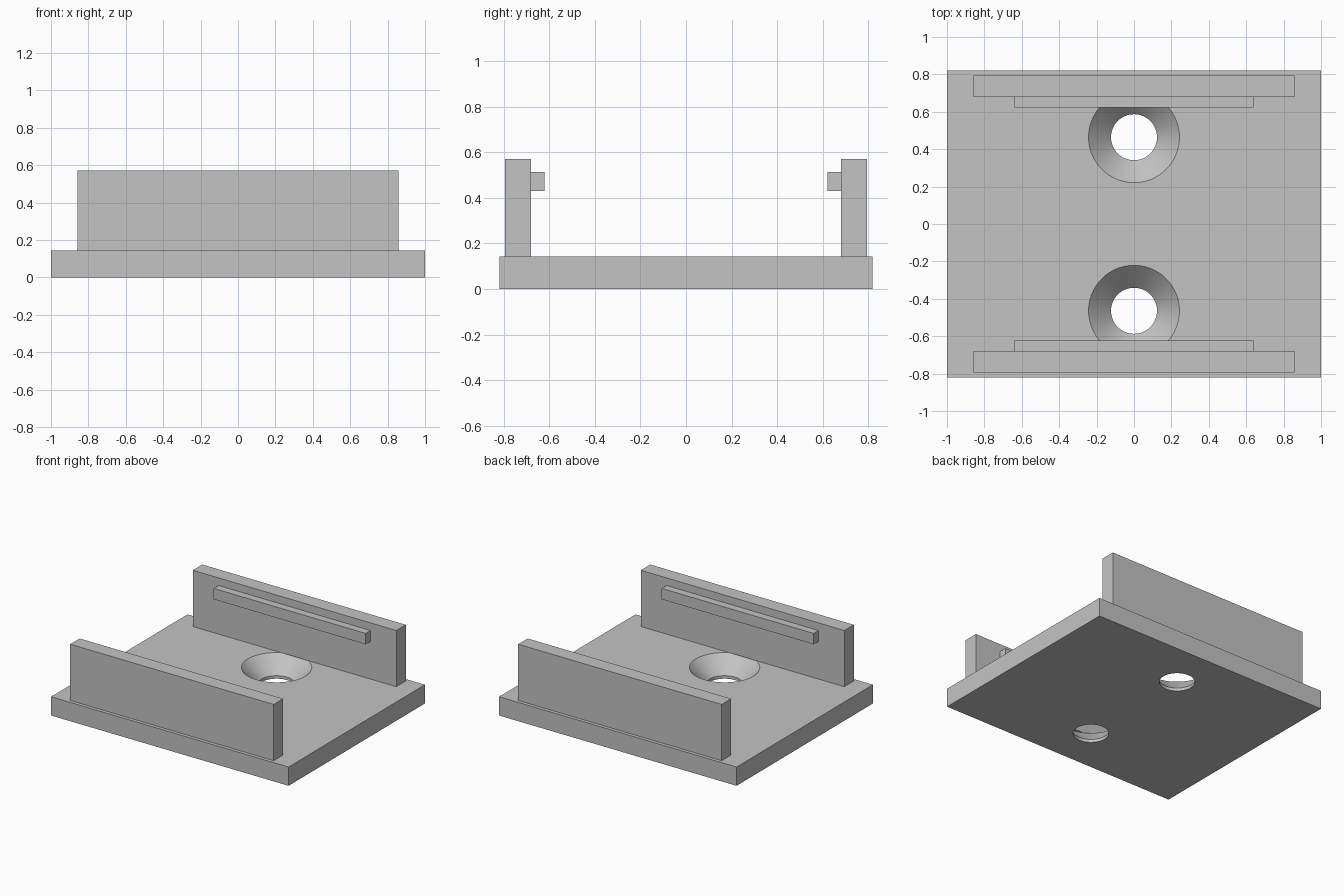
import bpy
import bmesh
import math
from mathutils import Matrix

cube = bpy.data.objects.get("Cube")
if cube:
    bpy.data.objects.remove(cube, do_unlink=True)

# Single plain grey
grey = bpy.data.materials.new("plain_grey")
grey.use_nodes = True
colour = (0.55, 0.55, 0.55, 1)
grey.diffuse_color = colour
grey.node_tree.nodes["Principled BSDF"].inputs["Base Color"].default_value = colour


def add_object(name, bm):
    mesh = bpy.data.meshes.new(name)
    bmesh.ops.recalc_face_normals(bm, faces=bm.faces)
    bm.to_mesh(mesh)
    bm.free()
    mesh.materials.append(grey)
    obj = bpy.data.objects.new(name, mesh)
    bpy.context.collection.objects.link(obj)
    return obj


def box(name, x, y, z):
    """Box from (min, max) pairs on each axis."""
    bm = bmesh.new()
    bmesh.ops.create_cube(bm, size=1)
    for v in bm.verts:
        v.co = [lo + (c + 0.5) * (hi - lo) for c, (lo, hi) in zip(v.co, (x, y, z))]
    return add_object(name, bm)


def turned(name, profile, y, segments=64):
    """Closed solid from stacked (radius, height) rings."""
    bm = bmesh.new()
    rings = []
    for r, z in profile:
        ring = bmesh.ops.create_circle(
            bm, segments=segments, radius=r, matrix=Matrix.Translation((0, y, z)))
        rings.append(ring["verts"])
    for low, high in zip(rings, rings[1:]):
        for i in range(segments):
            j = (i + 1) % segments
            bm.faces.new((low[i], low[j], high[j], high[i]))
    bm.faces.new(rings[0])
    bm.faces.new(rings[-1])
    return add_object(name, bm)


base_top, wall_top = 0.143, 0.571
hole_r, sink_r, lip = 0.123, 0.243, 0.023

# Base plate with two countersunk screw holes
base = box("base_plate", (-1, 1), (-0.82, 0.82), (0, base_top))
slope = (sink_r - hole_r) / (base_top - lip)
over = 0.05
for y in (-0.464, 0.464):
    cutter = turned("screw_hole_cutter", [
        (hole_r, -over), (hole_r, lip),
        (sink_r + over * slope, base_top + over)], y)
    cutter.hide_render = True
    mod = base.modifiers.new("screw_hole", "BOOLEAN")
    mod.operation = "DIFFERENCE"
    mod.solver = "EXACT"
    mod.object = cutter
    bpy.context.view_layer.objects.active = base
    bpy.ops.object.modifier_apply(modifier=mod.name)
    bpy.data.objects.remove(cutter, do_unlink=True)

bpy.ops.object.select_all(action="DESELECT")
base.select_set(True)
bpy.context.view_layer.objects.active = base
bpy.ops.object.shade_smooth_by_angle(angle=math.radians(30))

# Upright walls, each with a retaining ledge on its inner side
for side, s in (("front", -1), ("back", 1)):
    box(side + "_wall", (-0.857, 0.857), sorted((s * 0.68, s * 0.794)),
        (base_top, wall_top))
    box(side + "_ledge", (-0.64, 0.64), sorted((s * 0.622, s * 0.68)),
        (0.43, 0.513))
